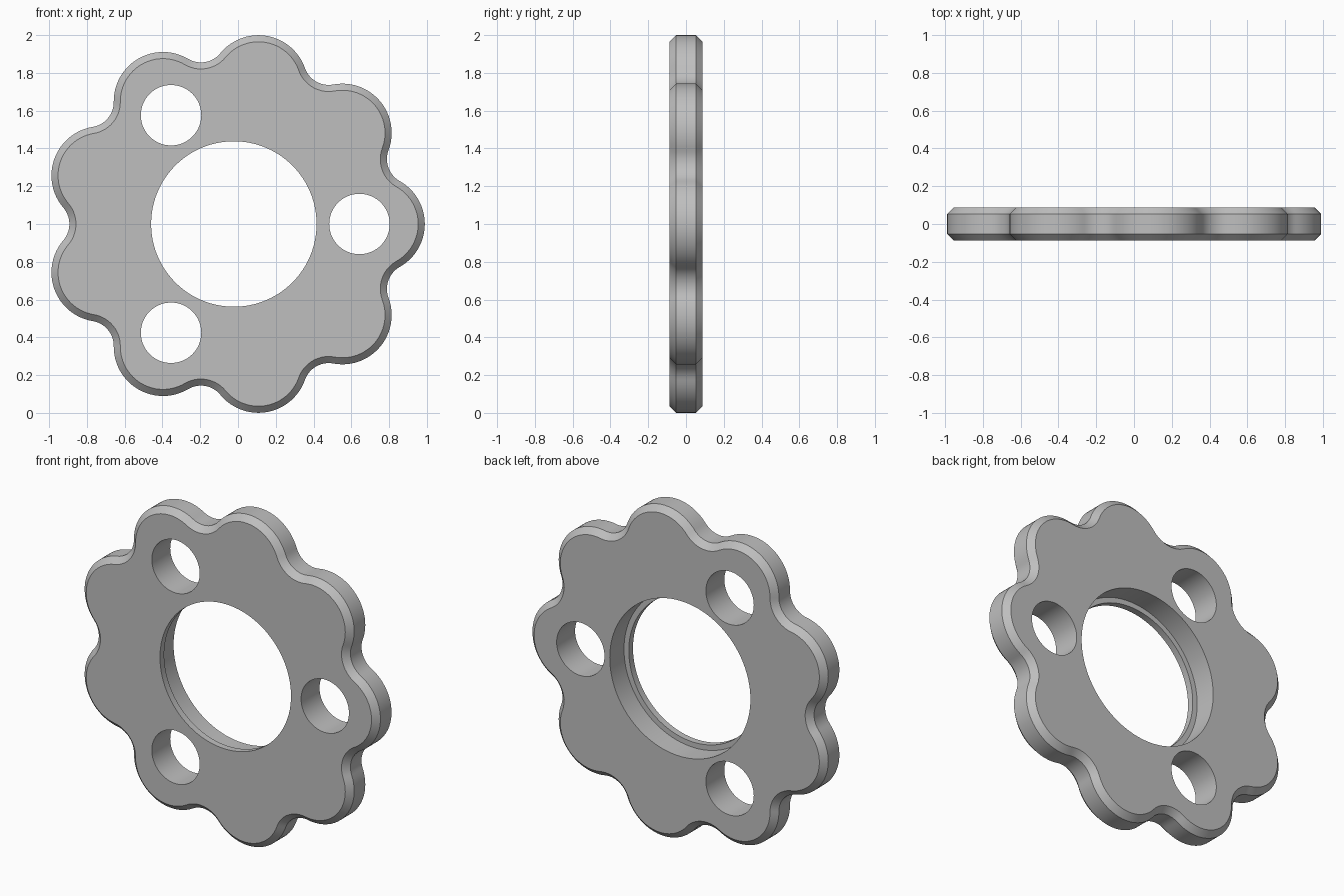
import bpy, bmesh
from math import sin, cos, radians, atan2, hypot, tau, pi

if "Cube" in bpy.data.objects:
    bpy.data.objects.remove(bpy.data.objects["Cube"], do_unlink=True)

LOBES = 9
CX, CZ = -0.022, 1.0          # centre of the plate
HALF, CHAMFER = 0.088, 0.035  # half thickness and edge chamfer
LOBE_DIST, LOBE_R = 0.75, 0.261
NOTCH_DIST, NOTCH_R = 1.004, 0.134
BORE_R, LIP_R, LIP_DEPTH = 0.47, 0.438, 0.04
HOLE_DIST, HOLE_R = 0.665, 0.16

grey = bpy.data.materials.new("plain grey")
grey.use_nodes = True
colour = (0.52, 0.52, 0.52, 1)
grey.diffuse_color = colour
grey.node_tree.nodes["Principled BSDF"].inputs["Base Color"].default_value = colour


def arc(cx, cz, r, a0, a1, n):
    return [(cx + r * cos(a0 + (a1 - a0) * i / n),
             cz + r * sin(a0 + (a1 - a0) * i / n)) for i in range(n)]


def wavy_outline(inset):
    """Tangent convex lobes and concave notches, offset inwards by inset."""
    half = pi / LOBES
    nx, nz = NOTCH_DIST * cos(half), NOTCH_DIST * sin(half)
    beta = atan2(nz, nx - LOBE_DIST)
    notch_r = hypot(nx - LOBE_DIST, nz) - LOBE_R + inset
    unit = arc(LOBE_DIST, 0, LOBE_R - inset, -beta, beta, 24)
    unit += arc(nx, nz, notch_r, pi + beta, 2 * half + pi - beta, 14)
    pts = []
    for k in range(LOBES):
        c, s = cos(k * tau / LOBES), sin(k * tau / LOBES)
        pts += [(x * c - z * s, x * s + z * c) for x, z in unit]
    return pts


def loft(name, rings):
    """Closed solid through rings of (y, outline points)."""
    bm = bmesh.new()
    loops = [[bm.verts.new((CX + x, y, CZ + z)) for x, z in pts] for y, pts in rings]
    for a, b in zip(loops, loops[1:]):
        for i in range(len(a)):
            j = (i + 1) % len(a)
            bm.faces.new((a[i], a[j], b[j], b[i]))
    bm.faces.new(loops[0])
    bm.faces.new(loops[-1])
    bmesh.ops.recalc_face_normals(bm, faces=bm.faces)
    mesh = bpy.data.meshes.new(name)
    bm.to_mesh(mesh)
    bm.free()
    mesh.materials.append(grey)
    obj = bpy.data.objects.new(name, mesh)
    bpy.context.collection.objects.link(obj)
    return obj


def circle(r, x=0, z=0, n=96):
    return arc(x, z, r, 0, tau, n)


# Wavy plate with chamfered rims
plate = loft("wavy_plate", [
    (-HALF, wavy_outline(CHAMFER)), (-HALF + CHAMFER, wavy_outline(0)),
    (HALF - CHAMFER, wavy_outline(0)), (HALF, wavy_outline(CHAMFER))])

# Central bore, stepped to leave a thin lip at the front
step = -HALF + LIP_DEPTH
cutters = [loft("bore_cutter", [
    (-0.2, circle(LIP_R)), (step, circle(LIP_R)),
    (step, circle(BORE_R)), (0.2, circle(BORE_R))])]

# Three round holes
for k in range(3):
    a = k * tau / 3
    pts = circle(HOLE_R, HOLE_DIST * cos(a), HOLE_DIST * sin(a), 64)
    cutters.append(loft("hole_cutter", [(-0.2, pts), (0.2, pts)]))

bpy.ops.object.select_all(action="DESELECT")
bpy.context.view_layer.objects.active = plate
plate.select_set(True)
for cutter in cutters:
    cutter.hide_render = True
    mod = plate.modifiers.new("cut", "BOOLEAN")
    mod.operation, mod.solver, mod.object = "DIFFERENCE", "EXACT", cutter
    bpy.ops.object.modifier_apply(modifier=mod.name)
    bpy.data.objects.remove(cutter, do_unlink=True)

bpy.ops.object.shade_smooth_by_angle(angle=radians(30))
